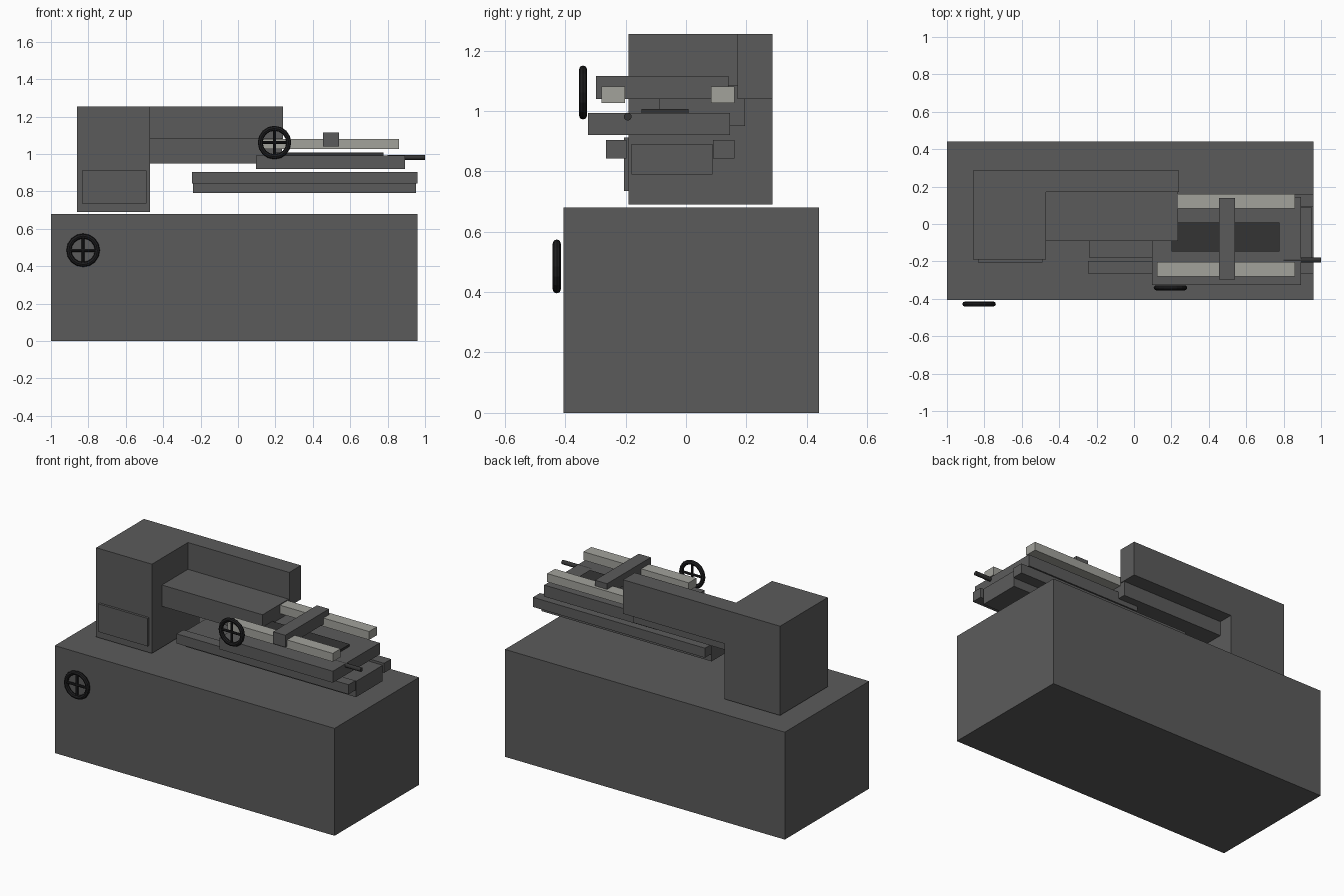
import bpy, bmesh, math
from mathutils import Matrix, Vector

if "Cube" in bpy.data.objects:
    bpy.data.objects.remove(bpy.data.objects["Cube"])


def material(name, r, g, b):
    m = bpy.data.materials.new(name)
    m.diffuse_color = (r, g, b, 1)
    m.use_nodes = True
    m.node_tree.nodes["Principled BSDF"].inputs["Base Color"].default_value = m.diffuse_color
    return m


GREY = material("machine grey", 0.105, 0.105, 0.105)
STEEL = material("pale steel", 0.36, 0.36, 0.33)
DARK = material("dark grey", 0.034, 0.034, 0.034)
BLACK = material("wheel black", 0.013, 0.013, 0.014)


def finish(bm, name, mat):
    bmesh.ops.recalc_face_normals(bm, faces=bm.faces)
    me = bpy.data.meshes.new(name)
    bm.to_mesh(me)
    bm.free()
    me.materials.append(mat)
    ob = bpy.data.objects.new(name, me)
    bpy.context.collection.objects.link(ob)
    return ob


def add_box(bm, x, y, z):
    mid = Vector((sum(x) / 2, sum(y) / 2, sum(z) / 2))
    size = (x[1] - x[0], y[1] - y[0], z[1] - z[0], 1)
    bmesh.ops.create_cube(bm, size=1, matrix=Matrix.Translation(mid) @ Matrix.Diagonal(size))


def box(name, x, y, z, mat=GREY):
    bm = bmesh.new()
    add_box(bm, x, y, z)
    return finish(bm, name, mat)


def handwheel(name, cx, cy, cz, major=0.076, minor=0.0135, seg=16, ring=8):
    bm = bmesh.new()
    # rim swept round the y axis
    rows = []
    for i in range(seg):
        a = math.tau * i / seg
        row = []
        for j in range(ring):
            b = math.tau * j / ring
            r = major + minor * math.cos(b)
            row.append(bm.verts.new((cx + r * math.cos(a), cy + minor * math.sin(b),
                                     cz + r * math.sin(a))))
        rows.append(row)
    for i in range(seg):
        p, q = rows[i], rows[(i + 1) % seg]
        for j in range(ring):
            k = (j + 1) % ring
            bm.faces.new((p[j], p[k], q[k], q[j]))
    # crossed round spokes
    for axis in ("X", "Y"):
        turn = Matrix.Rotation(math.pi / 2, 4, "Y") if axis == "X" else Matrix()
        bmesh.ops.create_cone(bm, cap_ends=True, segments=8, radius1=0.008, radius2=0.008,
                              depth=major * 2, matrix=Matrix.Translation((cx, cy, cz)) @ turn)
    return finish(bm, name, BLACK)


# cabinet and headstock
box("cabinet_base", (-1, 0.96), (-0.405, 0.44), (0, 0.68))
box("headstock", (-0.86, -0.47), (-0.19, 0.287), (0.69, 1.255))
box("headstock_door", (-0.835, -0.49), (-0.205, -0.19), (0.735, 0.912))
box("rear_arm", (-0.47, 0.24), (0.17, 0.287), (1.04, 1.255))
box("spindle_housing", (-0.47, 0.235), (-0.09, 0.195), (0.95, 1.085))

# bed and its side ways
box("bed", (-0.24, 0.953), (-0.18, 0.087), (0.79, 0.89))
for side, y in (("front", (-0.265, -0.197)), ("rear", (0.09, 0.16))):
    box(side + "_bed_way", (-0.245, 0.96), y, (0.842, 0.903))

# carriage with slide plate, pale rails and cross bar
box("carriage", (0.097, 0.892), (-0.325, 0.145), (0.92, 0.993))
box("slide_plate", (0.2, 0.777), (-0.148, 0.008), (0.99, 1.007), DARK)
for side, y in (("front", (-0.28, -0.202)), ("rear", (0.083, 0.16))):
    box(side + "_steel_rail", (0.123, 0.86), y, (1.027, 1.08), STEEL)
box("cross_bar", (0.455, 0.54), (-0.298, 0.14), (1.04, 1.116))

# lead screw
bm = bmesh.new()
bmesh.ops.create_cone(bm, cap_ends=True, segments=12, radius1=0.013, radius2=0.013, depth=0.2,
                      matrix=Matrix.Translation((0.9, -0.193, 0.981))
                      @ Matrix.Rotation(math.pi / 2, 4, "Y"))
finish(bm, "lead_screw", DARK)

# handwheels
handwheel("cabinet_handwheel", -0.828, -0.428, 0.485)
handwheel("carriage_handwheel", 0.195, -0.341, 1.061)
